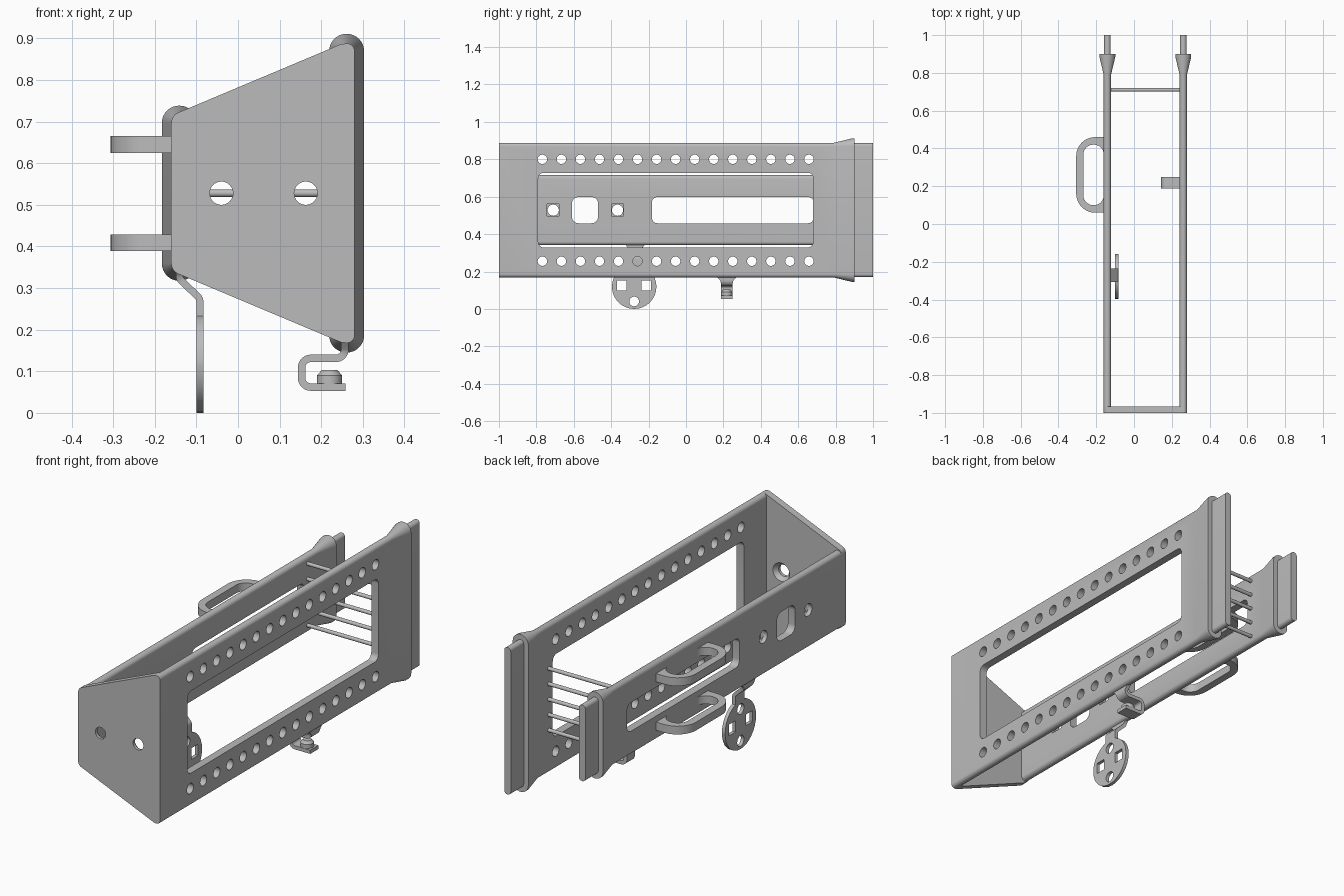
import bpy, bmesh
from math import sin, tan, pi, radians
from mathutils import Vector

if "Cube" in bpy.data.objects:
    bpy.data.objects.remove(bpy.data.objects["Cube"], do_unlink=True)

steel = bpy.data.materials.new("plain_grey")
steel.use_nodes = True
steel.diffuse_color = (0.5, 0.5, 0.5, 1)
steel.node_tree.nodes["Principled BSDF"].inputs["Base Color"].default_value = (0.5, 0.5, 0.5, 1)

MID = 0.528          # height of the frame's centre line
T = 0.039            # wall thickness
WALLS = {"left": 0.261, "right": -0.141}


# ---- helpers ----
def rounded(points, radii, closed=True, steps=8):
    """Round the corners of a 2D polygon or open path."""
    pts = [Vector(p) for p in points]
    n = len(pts)
    if not isinstance(radii, (list, tuple)):
        radii = [radii] * n
    out = []
    for i, (p, r) in enumerate(zip(pts, radii)):
        if r == 0 or (not closed and i in (0, n - 1)):
            out.append(p)
            continue
        a = (pts[i - 1] - p).normalized()
        b = (pts[(i + 1) % n] - p).normalized()
        half = a.angle(b) / 2
        c = p + (a + b).normalized() * r / sin(half)
        s, e = p + a * r / tan(half) - c, p + b * r / tan(half) - c
        sweep = pi - 2 * half
        for k in range(steps + 1):
            f = k / steps
            out.append(c + (s * sin((1 - f) * sweep) + e * sin(f * sweep)) / sin(sweep))
    return out


def rect(u, v, w, h, r=0.0):
    w, h = w / 2, h / 2
    return rounded([(u - w, v - h), (u + w, v - h), (u + w, v + h), (u - w, v + h)], r)


def disc(u, v, r):
    return rect(u, v, 2 * r, 2 * r, r)


def loft(name, rings):
    """Join equal rings of 3D points into a closed solid."""
    bm = bmesh.new()
    loops = [[bm.verts.new(p) for p in ring] for ring in rings]
    n = len(loops[0])
    for lo, hi in zip(loops, loops[1:]):
        for i in range(n):
            j = (i + 1) % n
            bm.faces.new((lo[i], lo[j], hi[j], hi[i]))
    bm.faces.new(loops[0][::-1])
    bm.faces.new(loops[-1])
    bmesh.ops.remove_doubles(bm, verts=bm.verts, dist=1e-5)
    bmesh.ops.recalc_face_normals(bm, faces=bm.faces)
    mesh = bpy.data.meshes.new(name)
    bm.to_mesh(mesh)
    bm.free()
    mesh.materials.append(steel)
    obj = bpy.data.objects.new(name, mesh)
    bpy.context.collection.objects.link(obj)
    return obj


def place(axis, p, d):
    u, v = p
    return {"X": (d, u, v), "Y": (u, d, v), "Z": (u, v, d)}[axis]


def prism(name, axis, outline, lo, hi, outline_hi=None):
    return loft(name, [[place(axis, p, lo) for p in outline],
                       [place(axis, p, hi) for p in outline_hi or outline]])


def cut(obj, cutters):
    for c in cutters:
        mod = obj.modifiers.new("cut", "BOOLEAN")
        mod.operation, mod.solver, mod.object = "DIFFERENCE", "EXACT", c
    bpy.context.view_layer.update()
    mesh = bpy.data.meshes.new_from_object(
        obj.evaluated_get(bpy.context.evaluated_depsgraph_get()))
    obj.modifiers.clear()
    obj.data = mesh
    for c in cutters:
        bpy.data.objects.remove(c, do_unlink=True)


def ribbon(name, path, y, width, thick, flare):
    """Bent flat strip in the XZ plane, widening where it starts."""
    rings = []
    for i, p in enumerate(path):
        t = (path[min(i + 1, len(path) - 1)] - path[max(i - 1, 0)]).normalized()
        off = Vector((-t.y, t.x)) * thick / 2
        w = width / 2 + flare * max(0, 1 - (p - path[0]).length / 0.05) ** 2
        a, b = p + off, p - off
        rings.append([(a.x, y - w, a.y), (a.x, y + w, a.y),
                      (b.x, y + w, b.y), (b.x, y - w, b.y)])
    return loft(name, rings)


# ---- side walls with flared collars near the back ----
def wall(name, x, height):
    sections = [(-1, T, height), (0.79, T, height), (0.885, 0.084, height + 0.046),
                (0.9, 0.084, height + 0.046), (0.9, T - 0.004, height - 0.004),
                (1, T - 0.004, height - 0.004)]
    return loft(name, [[place("Y", p, y) for p in rect(x, MID, w, h, w / 2 - 0.0005)]
                       for y, w, h in sections])


tall = wall("left_wall", WALLS["left"], 0.72)
low = wall("right_wall", WALLS["right"], 0.375)

# tall wall: big window and two rows of round holes
holes = [rect(-0.055, MID, 1.47, 0.4, 0.03)]
for i in range(15):
    holes += [disc(-0.768 + i * 0.1018, z, 0.025) for z in (0.255, 0.8)]
cut(tall, [prism("cutter", "X", h, 0.1, 0.4) for h in holes])

# low wall: slots, round holes and square recesses on the inside
holes = [rect(0.25, MID, 0.865, 0.14, 0.03), rect(-0.54, MID, 0.14, 0.14, 0.035)]
holes += [disc(y, MID, 0.03) for y in (-0.71, -0.366)]
cutters = [prism("cutter", "X", h, -0.25, -0.05) for h in holes]
cutters += [prism("cutter", "X", rect(y, MID, 0.064, 0.064), -0.14, -0.05)
            for y in (-0.71, -0.366)]
cut(low, cutters)

# ---- front plate with two countersunk holes ----
plate = prism("front_plate", "Y", rounded(
    [(-0.16, MID - 0.187), (0.28, MID - 0.372), (0.28, MID + 0.372), (-0.16, MID + 0.187)],
    0.025), -1, -0.965)
cutters = []
for x in (-0.04, 0.163):
    cutters.append(prism("cutter", "Y", disc(x, MID, 0.028), -1.1, -0.9))
    cutters.append(prism("cutter", "Y", disc(x, MID, 0.028), -0.985, -0.955,
                         disc(x, MID, 0.053)))
cut(plate, cutters)

# ---- cross rods near the back ----
for i in range(5):
    prism(f"cross_rod_{i + 1}", "X", disc(0.71, MID + (i - 2) * 0.075, 0.009), -0.14, 0.26)

# ---- loop handles on the low wall ----
for part, z in (("lower", 0.409), ("upper", 0.645)):
    handle = prism(part + "_handle", "Z", rounded(
        [(-0.306, 0.06), (-0.145, 0.06), (-0.145, 0.46), (-0.306, 0.46)],
        [0.1, 0, 0, 0.1]), z - 0.02, z + 0.02)
    cut(handle, [prism("cutter", "Z", rect(-0.214, 0.26, 0.108, 0.32, 0.052),
                       z - 0.1, z + 0.1)])

# ---- hanging round tag and its strap ----
tag = prism("round_tag", "X", rounded(rect(-0.277, 0.119, 0.238, 0.238, 0.1189), 0),
            -0.1, -0.083)
holes = [rect(-0.344, 0.125, 0.052, 0.055), rect(-0.213, 0.125, 0.05, 0.055),
         disc(-0.277, 0.04, 0.026), disc(-0.277, 0.195, 0.026)]
cut(tag, [prism("cutter", "X", h, -0.2, 0) for h in holes])
ribbon("tag_strap", rounded([(-0.141, 0.36), (-0.141, 0.322), (-0.0915, 0.275),
                             (-0.0915, 0.226)], 0.02, closed=False),
       -0.272, 0.072, 0.017, 0.03)

# ---- hook under the tall wall, with its button ----
ribbon("hook", rounded([(0.257, 0.185), (0.257, 0.131), (0.153, 0.131),
                        (0.153, 0.062), (0.258, 0.062)], 0.022, closed=False),
       0.218, 0.062, 0.018, 0.035)
button = [(0.068, 0.03), (0.09, 0.03), (0.103, 0.019)]
loft("hook_button", [[place("Z", p, z) for p in disc(0.22, 0.218, r)] for z, r in button])

# ---- smooth rounded surfaces, keep edges sharp ----
bpy.ops.object.select_all(action="DESELECT")
for obj in bpy.context.scene.objects:
    if obj.type == "MESH":
        obj.select_set(True)
        bpy.context.view_layer.objects.active = obj
bpy.ops.object.shade_smooth_by_angle(angle=radians(30))
